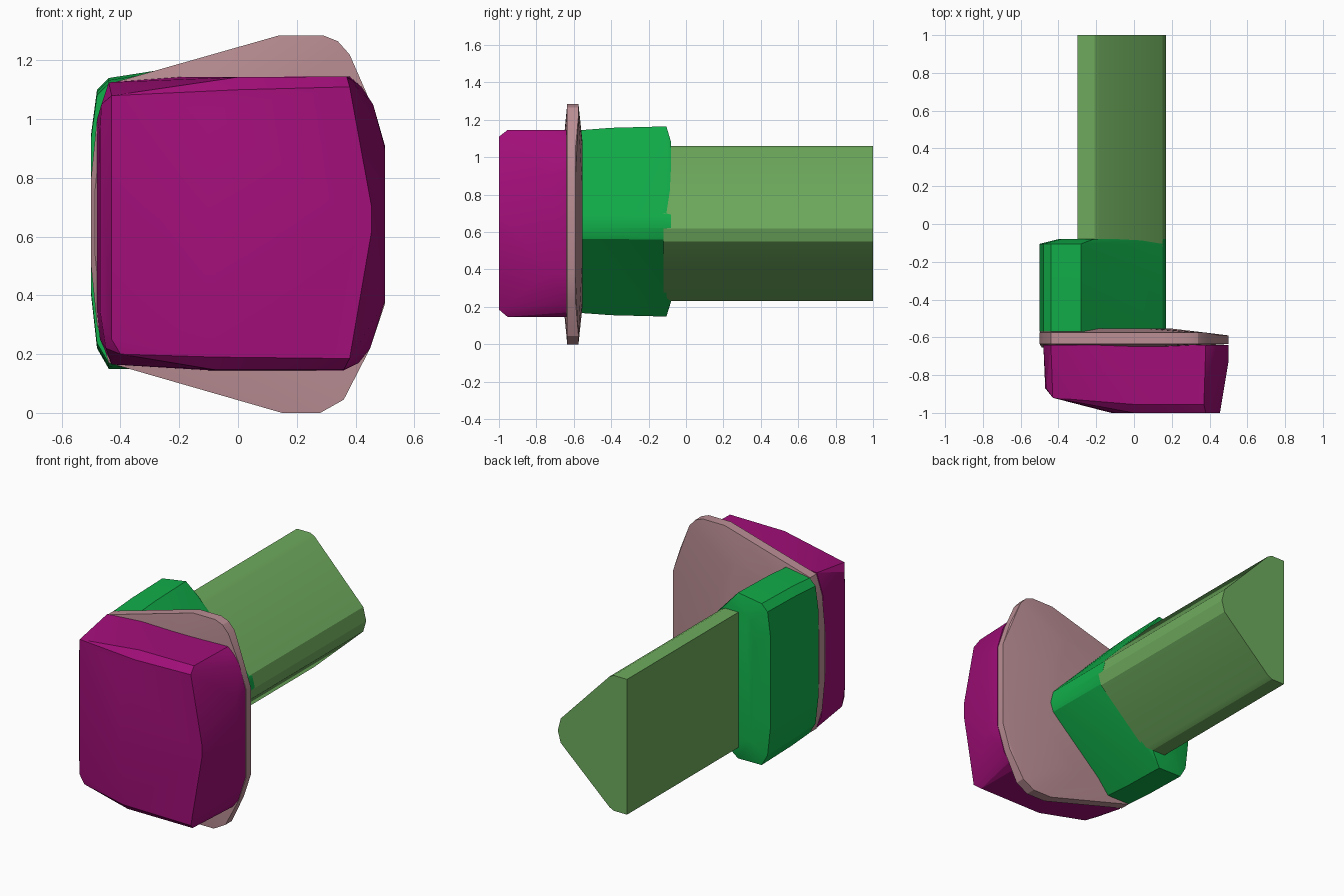
import bpy, bmesh, math

cube = bpy.data.objects.get("Cube")
if cube:
    bpy.data.objects.remove(cube, do_unlink=True)


def material(name, color):
    m = bpy.data.materials.new(name)
    m.use_nodes = True
    m.diffuse_color = (*color, 1)
    m.node_tree.nodes["Principled BSDF"].inputs["Base Color"].default_value = (*color, 1)
    return m


def ring(outline, y, pivot=(0, 0.645), sx=1.0, sz=1.0):
    """Place an (x, z) outline at depth y, scaled about a pivot."""
    px, pz = pivot
    return [(px + (x - px) * sx, y, pz + (z - pz) * sz) for x, z in outline]


def hull(name, points, mat):
    """Build a faceted convex solid around the given rings."""
    bm = bmesh.new()
    for p in points:
        bm.verts.new(p)
    res = bmesh.ops.convex_hull(bm, input=bm.verts[:])
    loose = {g for g in res["geom_interior"] + res["geom_unused"]
             if isinstance(g, bmesh.types.BMVert)}
    bmesh.ops.delete(bm, geom=list(loose), context="VERTS")
    bmesh.ops.dissolve_limit(bm, angle_limit=math.radians(1),
                             verts=bm.verts[:], edges=bm.edges[:])
    bmesh.ops.recalc_face_normals(bm, faces=bm.faces[:])
    me = bpy.data.meshes.new(name)
    bm.to_mesh(me)
    bm.free()
    me.materials.append(mat)
    ob = bpy.data.objects.new(name, me)
    bpy.context.collection.objects.link(ob)
    bpy.ops.object.select_all(action="DESELECT")
    ob.select_set(True)
    bpy.context.view_layer.objects.active = ob
    bpy.ops.object.shade_smooth_by_angle(angle=math.radians(22))
    return ob


purple = material("purple", (0.36, 0.0045, 0.19))
pink = material("dusty pink", (0.49, 0.27, 0.295))
green = material("bright green", (0.0056, 0.42, 0.067))
moss = material("moss green", (0.158, 0.41, 0.111))

# Rod: triangular bar with blunted corners
rod = [(-0.30, 1.06), (-0.21, 1.06), (-0.18, 1.045), (0.15, 0.70), (0.17, 0.62),
       (0.15, 0.55), (-0.18, 0.245), (-0.21, 0.23), (-0.30, 0.23)]
hull("rod", ring(rod, -0.12) + ring(rod, 1.0), moss)

# Collar: larger triangular block with a chamfered back
collar = [(-0.50, 0.95), (-0.48, 1.10), (-0.44, 1.14), (-0.28, 1.165), (0.15, 0.70),
          (0.17, 0.62), (0.15, 0.56), (-0.28, 0.148), (-0.44, 0.15), (-0.48, 0.22),
          (-0.50, 0.40)]
hull("collar", ring(collar, -0.57, sz=0.96) + ring(collar, -0.40, sz=0.985)
     + ring(collar, -0.105) + ring(collar, -0.08, (0.17, 0.645), 0.85, 0.84), green)

# Plate: flared disc, slightly domed on both sides
plate = [(-0.44, 1.12), (0.14, 1.285), (0.29, 1.285), (0.34, 1.265), (0.38, 1.22),
         (0.45, 1.06), (0.50, 0.91), (0.50, 0.37), (0.45, 0.22), (0.36, 0.045),
         (0.28, 0.0), (0.15, 0.0), (-0.44, 0.17), (-0.48, 0.30), (-0.50, 0.50),
         (-0.50, 0.80), (-0.48, 1.0)]
back_rim = [(x, y - 0.015 * (x > 0.4), z) for x, y, z in ring(plate, -0.575)]
pivot = (-0.46, 0.645)
hull("plate", ring(plate, -0.635) + back_rim
     + ring(plate, -0.655, pivot, 0.68, 0.68)
     + ring(plate, -0.553, pivot, 0.68, 0.68), pink)

# Head: bulky block with chamfered front edges and a swept-back left side
base = [(-0.44, 1.125), (-0.20, 1.143), (0.38, 1.145), (0.42, 1.11), (0.46, 1.05),
        (0.50, 0.91), (0.50, 0.38), (0.45, 0.22), (0.41, 0.17), (0.36, 0.145),
        (-0.10, 0.145), (-0.43, 0.165), (-0.47, 0.25), (-0.48, 0.35), (-0.48, 1.0)]
front = [(-0.10, 1.03), (0.0, 1.10), (0.38, 1.11), (0.455, 0.70), (0.455, 0.62),
         (0.38, 0.185), (-0.08, 0.19), (-0.12, 0.30)]
bevel_line = [(0.0, 1.143), (0.37, 1.145), (0.36, 0.147), (-0.08, 0.147)]
flank = [(-0.43, 1.08), (-0.43, 0.25), (-0.40, 0.20)]
edge = [(-0.465, 1.05), (-0.47, 0.95), (-0.47, 0.35), (-0.45, 0.22)]
right_edge = [(0.50, 0.90), (0.50, 0.38)]
hull("head", ring(base, -0.64) + ring(front, -1.0) + ring(bevel_line, -0.955)
     + ring(flank, -0.92) + ring(edge, -0.87) + ring(right_edge, -0.73), purple)
